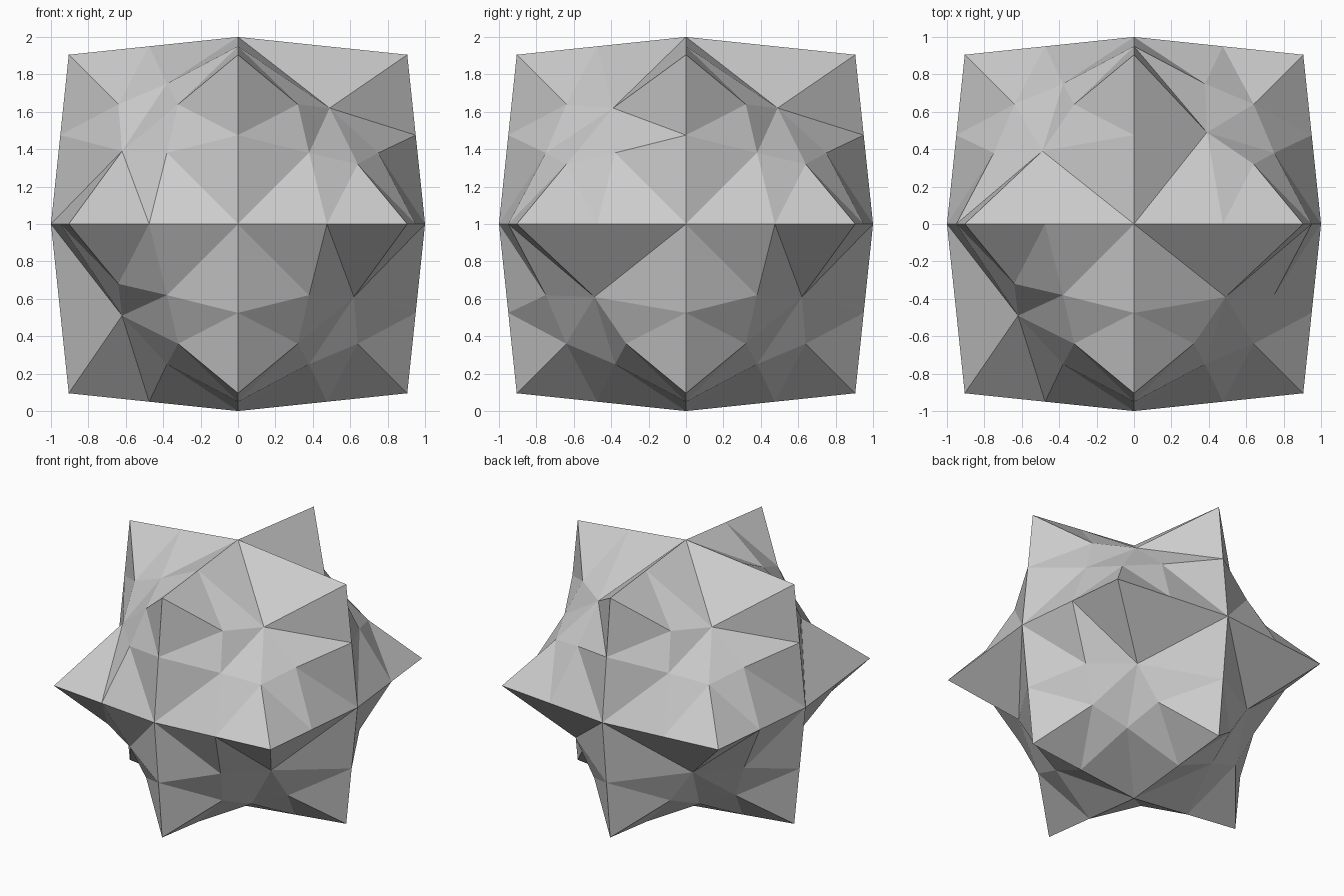
import bpy, bmesh
from mathutils import Vector

cube = bpy.data.objects.get("Cube")
if cube:
    bpy.data.objects.remove(cube)

# One plain grey
grey = bpy.data.materials.new("plain_grey")
grey.use_nodes = True
colour = (0.6, 0.6, 0.6, 1)
grey.diffuse_color = colour
grey.node_tree.nodes["Principled BSDF"].inputs["Base Color"].default_value = colour

X, Y, Z = range(3)
CENTRE = Vector((0, 0, 1))
TIP = 0.905
# Each octant's hollow leans towards one ridge, from its first axis to its second
LEAN = {
    (1, -1, 1): (Z, X), (-1, -1, 1): (X, Y), (1, 1, 1): (Z, Y), (-1, 1, 1): (Z, X),
    (1, -1, -1): (X, Y), (-1, -1, -1): (X, Z), (1, 1, -1): (Y, X), (-1, 1, -1): (Y, X),
}


def point(signs, **_unused):
    return Vector((0, 0, 0))


def place(signs, values):
    """Point from {axis: distance}, mirrored into the octant."""
    return Vector([signs[i] * values.get(i, 0) for i in range(3)])


def add_triangle(bm, pts):
    a, b, c = pts
    normal = (b - a).cross(c - a)
    if normal.length < 1e-5:
        return
    if normal.dot(a + b + c) < 0:
        pts = (a, c, b)
    bm.faces.new([bm.verts.new(p + CENTRE) for p in pts])


def add_octant(bm, signs, first, second):
    third = 3 - first - second
    hollow = place(signs, {first: 0.62, second: 0.49, third: 0.39})
    for a in range(3):
        for b in range(3):
            if a == b:
                continue
            c = 3 - a - b
            corner = place(signs, {a: 1})
            tip = place(signs, {a: TIP, b: TIP})
            middle = corner.lerp(tip, 0.525)
            # Valley points under the corner and under the tip
            corner_valley = place(signs, {a: 0.75, b: 0.38, c: 0.38})
            tip_valley = place(signs, {a: 0.64, b: 0.64, c: 0.32})
            if a == first:
                corner_valley = hollow
            if {a, b} == {first, second}:
                tip_valley = hollow
            add_triangle(bm, (corner, middle, corner_valley))
            add_triangle(bm, (middle, tip_valley, corner_valley))
            add_triangle(bm, (middle, tip, tip_valley))
            add_triangle(bm, (corner_valley, tip_valley, hollow))


# Spiked star body, octant by octant
bm = bmesh.new()
for signs, (first, second) in LEAN.items():
    add_octant(bm, signs, first, second)
bmesh.ops.remove_doubles(bm, verts=bm.verts, dist=0.0005)
mesh = bpy.data.meshes.new("faceted_star")
bm.to_mesh(mesh)
bm.free()
mesh.materials.append(grey)
star = bpy.data.objects.new("faceted_star", mesh)
bpy.context.collection.objects.link(star)
